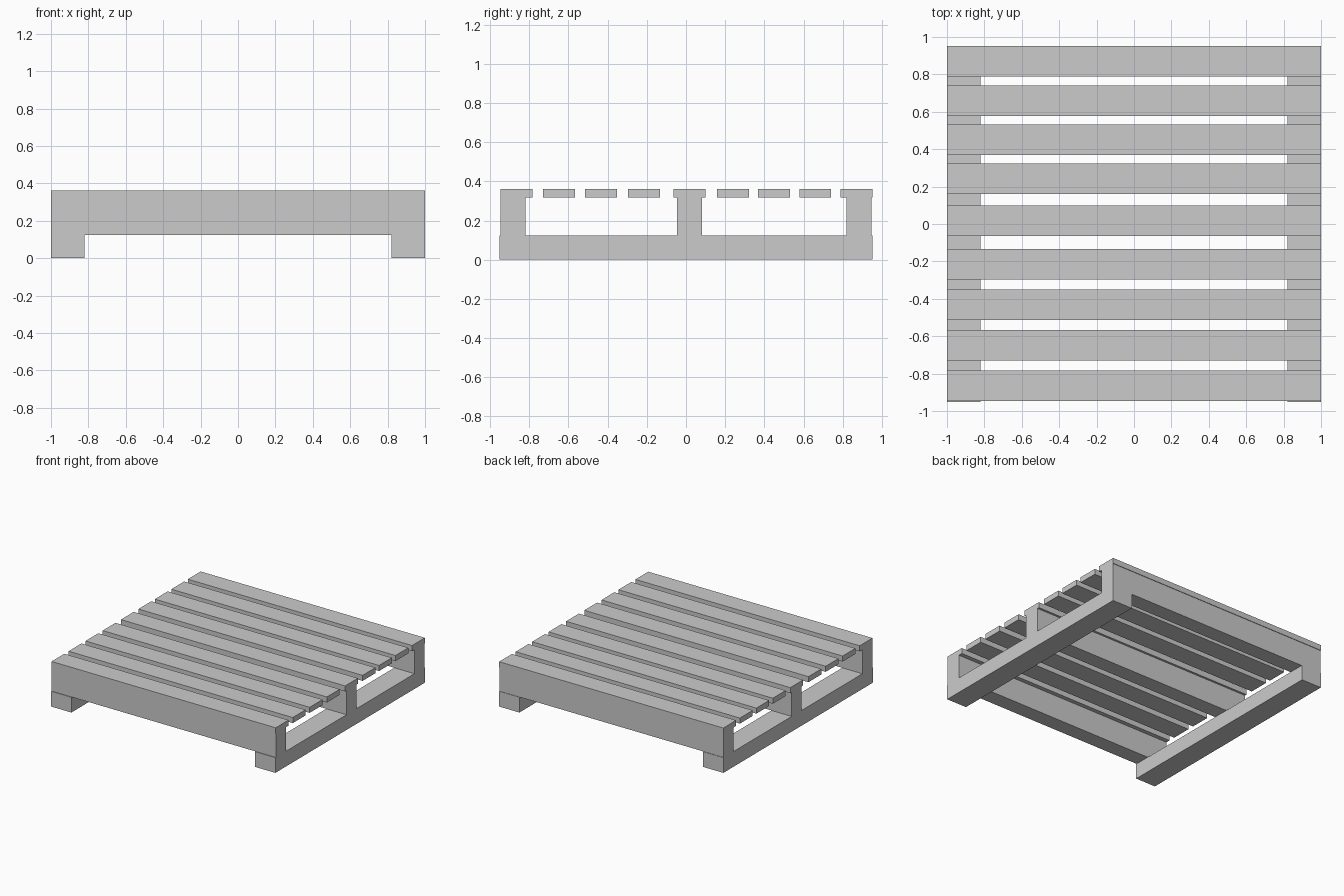
import bpy
import bmesh
from mathutils import Vector

cube = bpy.data.objects.get("Cube")
if cube:
    bpy.data.objects.remove(cube, do_unlink=True)

# Single plain material
grey = bpy.data.materials.new("plain grey")
grey.use_nodes = True
colour = (0.6, 0.6, 0.6, 1)
grey.diffuse_color = colour
grey.node_tree.nodes["Principled BSDF"].inputs["Base Color"].default_value = colour


def board(name, x, y, z):
    """Box spanning the given (low, high) ranges."""
    bm = bmesh.new()
    bmesh.ops.create_cube(bm, size=1)
    bmesh.ops.scale(bm, vec=Vector([hi - lo for lo, hi in (x, y, z)]), verts=bm.verts)
    mesh = bpy.data.meshes.new(name)
    bm.to_mesh(mesh)
    bm.free()
    mesh.materials.append(grey)
    obj = bpy.data.objects.new(name, mesh)
    obj.location = [(lo + hi) / 2 for lo, hi in (x, y, z)]
    bpy.context.collection.objects.link(obj)
    return obj


LENGTH = (-1, 1)
HALF_DEPTH = 0.952
RUNNER_TOP, BEAM_TOP, TOP = 0.123, 0.317, 0.362
SLAT_HALF = 0.0815

# Two runners on the ground, front to back
for side, x in (("left", (0.82, 1)), ("right", (-1, -0.82))):
    board(side + "_runner", x, (-HALF_DEPTH, HALF_DEPTH), (0, RUNNER_TOP))

# Three cross beams standing on the runners
for place, y in (("front", (-0.947, -0.819)), ("middle", (-0.046, 0.082)), ("back", (0.82, 0.948))):
    board(place + "_beam", LENGTH, y, (RUNNER_TOP, BEAM_TOP))

# Nine deck slats, slightly uneven spacing
centres = (-0.866, -0.649, -0.433, -0.214, 0.018, 0.241, 0.45, 0.66, 0.871)
for i, c in enumerate(centres, 1):
    board(f"deck_slat_{i}", LENGTH, (c - SLAT_HALF, c + SLAT_HALF), (BEAM_TOP, TOP))
